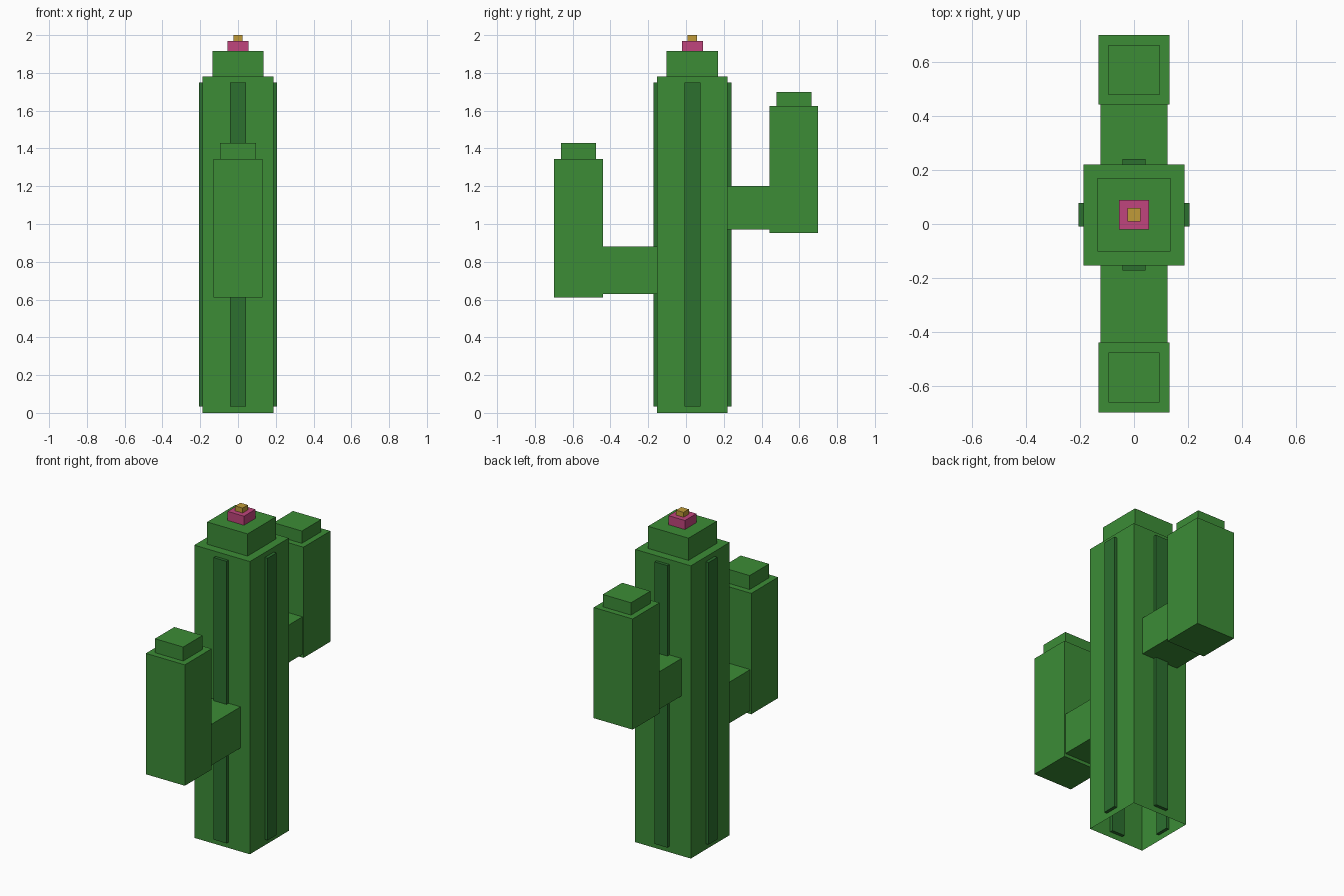
import bpy, bmesh

if "Cube" in bpy.data.objects:
    bpy.data.objects.remove(bpy.data.objects["Cube"])

CY = 0.034  # trunk centre in y


def material(name, rgb):
    m = bpy.data.materials.new(name)
    m.diffuse_color = (*rgb, 1)
    m.use_nodes = True
    m.node_tree.nodes["Principled BSDF"].inputs["Base Color"].default_value = m.diffuse_color
    return m


GREEN = material("cactus green", (0.045, 0.265, 0.037))
DARK = material("dark rib green", (0.025, 0.16, 0.028))
PINK = material("blossom pink", (0.53, 0.06, 0.205))
YELLOW = material("blossom yellow", (0.53, 0.33, 0.04))


def tower(name, mat, cy, rings, open_bottom=False):
    """Stack of square rings (half x, half y, z), capped at the top."""
    bm = bmesh.new()
    loops = [[bm.verts.new((sx * hx, cy + sy * hy, z))
              for sx, sy in ((-1, -1), (1, -1), (1, 1), (-1, 1))]
             for hx, hy, z in rings]
    for a, b in zip(loops, loops[1:]):
        for i in range(4):
            j = (i + 1) % 4
            bm.faces.new((a[i], a[j], b[j], b[i]))
    bm.faces.new(loops[-1])
    if not open_bottom:
        bm.faces.new(loops[0][::-1])
    me = bpy.data.meshes.new(name)
    bm.to_mesh(me)
    bm.free()
    me.materials.append(mat)
    ob = bpy.data.objects.new(name, me)
    bpy.context.collection.objects.link(ob)
    return ob


def box(name, mat, x, y, z):
    hx, hy = (x[1] - x[0]) / 2, (y[1] - y[0]) / 2
    ob = tower(name, mat, (y[0] + y[1]) / 2, [(hx, hy, z[0]), (hx, hy, z[1])])
    ob.location.x = (x[0] + x[1]) / 2
    return ob


# Hollow trunk with a stepped crown
tower("trunk", GREEN, CY, [(0.187, 0.187, 0), (0.187, 0.187, 1.78),
                           (0.136, 0.136, 1.78), (0.136, 0.136, 1.915)], True)

# Ribs set through each trunk wall
RIB_Z = (0.035, 1.75)
for s, side in ((-1, "left"), (1, "right")):
    x = sorted((s * 0.168, s * 0.206))
    box(side + "_rib", DARK, x, (CY - 0.043, CY + 0.043), RIB_Z)
for s, side in ((-1, "front"), (1, "back")):
    y = sorted((CY + s * 0.168, CY + s * 0.206))
    box(side + "_rib", DARK, (-0.043, 0.043), y, RIB_Z)

# Arms: upright with a stepped tip, and a branch joining it to the trunk
for side, cy, z0, z1, z2, by, bz in (
        ("front", -0.569, 0.61, 1.345, 1.43, (-0.44, -0.152), (0.63, 0.88)),
        ("back", 0.571, 0.952, 1.625, 1.70, (0.22, 0.445), (0.972, 1.20))):
    tower(side + "_arm", GREEN, cy, [(0.131, 0.129, z0), (0.131, 0.129, z1),
                                     (0.095, 0.093, z1), (0.095, 0.093, z2)])
    box(side + "_branch", GREEN, (-0.124, 0.124), by, bz)

# Blossom
tower("blossom", PINK, CY, [(0.055, 0.055, 1.915), (0.055, 0.055, 1.97)])
tower("blossom_centre", YELLOW, CY, [(0.025, 0.025, 1.97), (0.025, 0.025, 2.0)])
